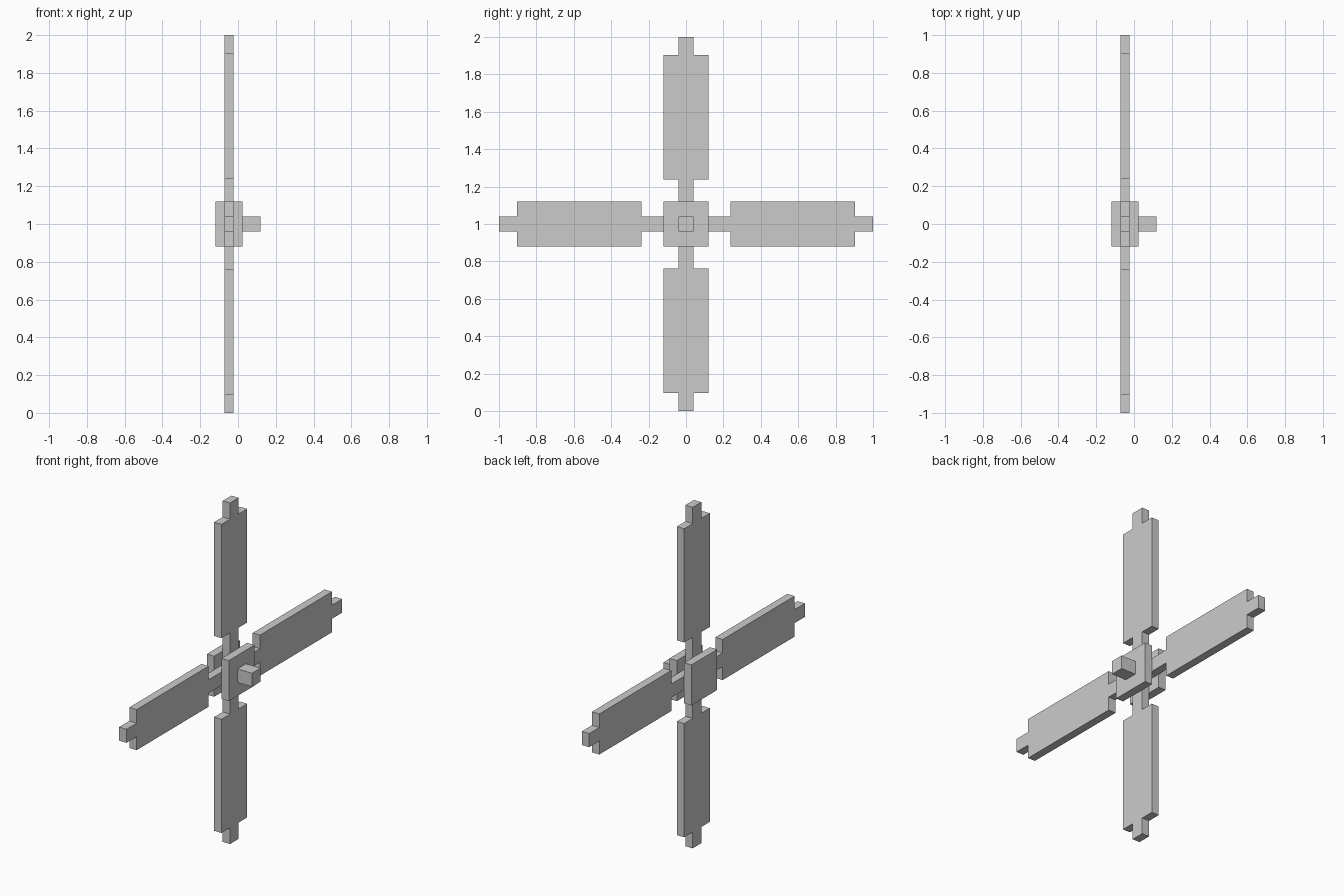
import bpy, bmesh
from math import pi
from mathutils import Matrix

if "Cube" in bpy.data.objects:
    bpy.data.objects.remove(bpy.data.objects["Cube"])

U = 1 / 42                 # grid unit: the span is 84 units
H = 1.0                    # hub height
S = 5 / 3 * U              # half width of the spar and axle
W = 5 * U                  # half width of the sails and hub plates


def finish(name, bm):
    bmesh.ops.recalc_face_normals(bm, faces=bm.faces)
    mesh = bpy.data.meshes.new(name)
    bm.to_mesh(mesh)
    bm.free()
    ob = bpy.data.objects.new(name, mesh)
    bpy.context.collection.objects.link(ob)
    ob.location.z = H
    return ob


def block(name, x0, x1, half):
    bm = bmesh.new()
    m = Matrix.Translation(((x0 + x1) / 2, 0, 0)) @ Matrix.Diagonal((x1 - x0, 2 * half, 2 * half, 1))
    bmesh.ops.create_cube(bm, size=1, matrix=m)
    return finish(name, bm)


def sail(name, angle):
    # half outline (half width, radius), mirrored to a full stepped profile
    side = [(S, S), (S, 10 * U), (W, 10 * U), (W, 38 * U), (S, 38 * U), (S, 42 * U)]
    outline = side + [(-y, z) for y, z in reversed(side)]
    bm = bmesh.new()
    face = bm.faces.new([bm.verts.new((-3 * U, y, z)) for y, z in outline])
    ext = bmesh.ops.extrude_face_region(bm, geom=[face])
    moved = [g for g in ext["geom"] if isinstance(g, bmesh.types.BMVert)]
    bmesh.ops.translate(bm, verts=moved, vec=(2 * U, 0, 0))
    ob = finish(name, bm)
    ob.rotation_euler.x = angle


# four sails around the axle
for i, label in enumerate(("top", "left", "bottom", "right")):
    sail(f"{label}_sail", i * pi / 2)

# hub plates sandwiching the spars, and the axle
block("outer_hub_plate", -5 * U, -3 * U, W)
block("inner_hub_plate", -U, U, W)
block("axle", -3 * U, 5 * U, S)
